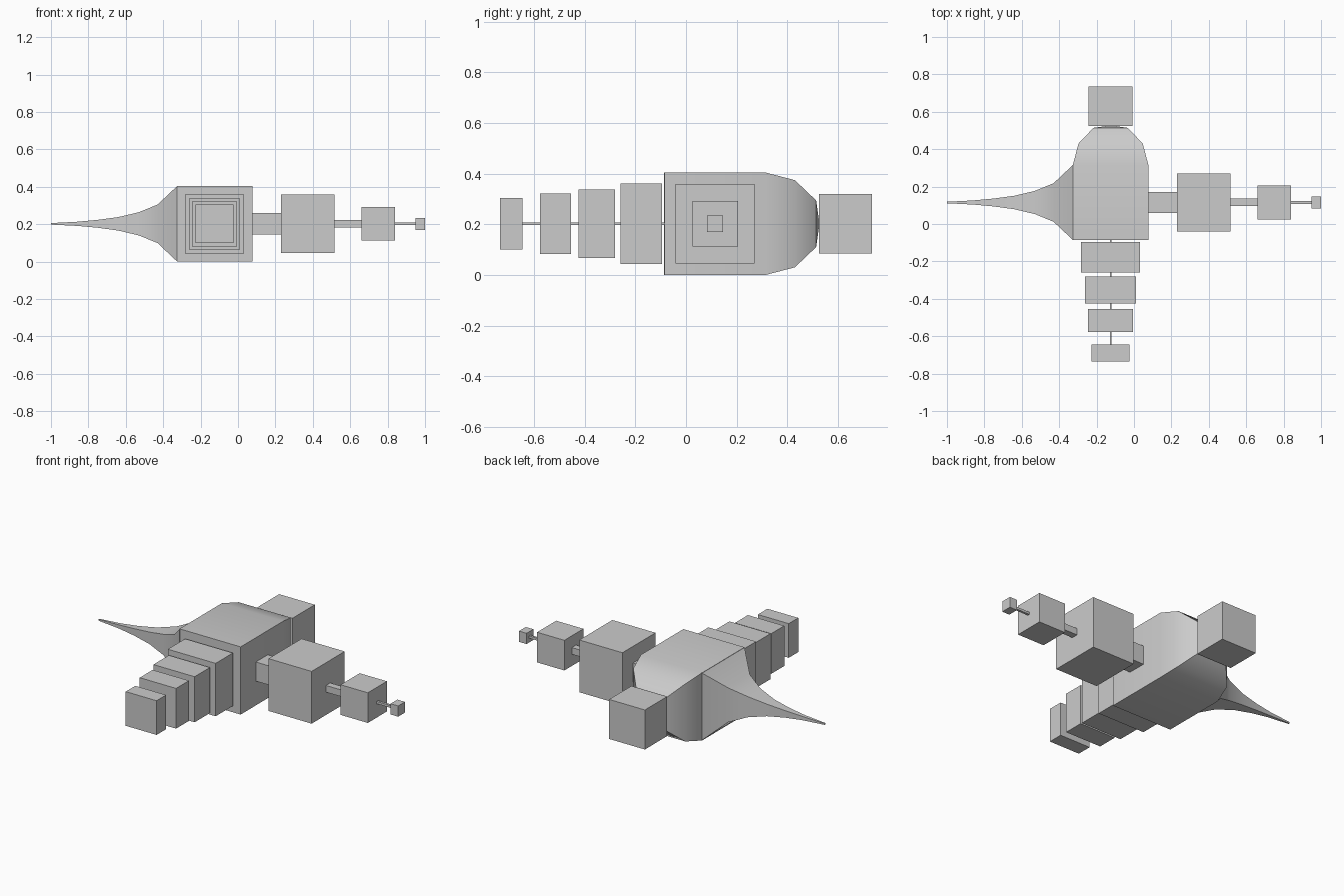
import bpy
import bmesh
import math
from mathutils import Vector

cube = bpy.data.objects.get("Cube")
if cube:
    bpy.data.objects.remove(cube, do_unlink=True)

grey = bpy.data.materials.new("plain grey")
grey.use_nodes = True
COLOR = (0.6, 0.6, 0.6, 1.0)
grey.diffuse_color = COLOR
grey.node_tree.nodes["Principled BSDF"].inputs["Base Color"].default_value = COLOR

CENTER = Vector((-0.125, 0.115, 0.202))


def square_loft(name, axis, sections, apex=None, smooth=False):
    """Loft square sections, given as (position, half width), along x or y."""
    bm = bmesh.new()
    along = 0 if axis == "x" else 1
    across = 1 - along

    def vert(pos, side, up):
        co = CENTER.copy()
        co[along] = pos
        co[across] += side
        co.z += up
        return bm.verts.new(co)

    rings = [[vert(p, s * h, u * h) for s, u in ((-1, -1), (1, -1), (1, 1), (-1, 1))]
             for p, h in sections]
    for a, b in zip(rings, rings[1:]):
        for i in range(4):
            j = (i + 1) % 4
            bm.faces.new((a[i], a[j], b[j], b[i]))
    bm.faces.new(rings[0])
    if apex is None:
        bm.faces.new(rings[-1])
    else:
        tip = vert(apex, 0, 0)
        for i in range(4):
            bm.faces.new((rings[-1][i], rings[-1][(i + 1) % 4], tip))
    bmesh.ops.recalc_face_normals(bm, faces=bm.faces)
    mesh = bpy.data.meshes.new(name)
    bm.to_mesh(mesh)
    bm.free()
    mesh.materials.append(grey)
    obj = bpy.data.objects.new(name, mesh)
    bpy.context.collection.objects.link(obj)
    if smooth:
        bpy.ops.object.select_all(action="DESELECT")
        obj.select_set(True)
        bpy.context.view_layer.objects.active = obj
        bpy.ops.object.shade_smooth_by_angle(angle=math.radians(32))
    return obj


def box(name, axis, start, end, half):
    return square_loft(name, axis, [(start, half), (end, half)])


# Main body with a domed back
square_loft("body", "y", [(-0.085, 0.202), (0.315, 0.202), (0.43, 0.172), (0.514, 0.092)],
            apex=0.527, smooth=True)

# Flared spike on the right side
square_loft("right_spike", "x",
            [(-0.325, 0.202), (-0.43, 0.103), (-0.53, 0.062), (-0.64, 0.036),
             (-0.75, 0.021), (-0.86, 0.011), (-1.0, 0.004)], smooth=True)

# Block behind the dome
box("back_block", "y", 0.525, 0.735, 0.118)

# Shrinking blocks on the left, each joined by a bar
left_chain = [("bar", 0.075, 0.23, 0.057), ("block", 0.23, 0.515, 0.156),
              ("bar", 0.515, 0.66, 0.02), ("block", 0.66, 0.84, 0.09),
              ("bar", 0.84, 0.95, 0.007), ("block", 0.95, 1.0, 0.032)]
for i, (kind, start, end, half) in enumerate(left_chain):
    box(f"left_{kind}_{i // 2 + 1}", "x", start, end, half)

# Row of shrinking slabs at the front, on thin rods
front_slabs = [(-0.095, -0.258, 0.158), (-0.28, -0.425, 0.136),
               (-0.455, -0.577, 0.12), (-0.645, -0.735, 0.102)]
previous = -0.085
for i, (start, end, half) in enumerate(front_slabs, 1):
    box(f"front_rod_{i}", "y", previous, start, 0.004)
    box(f"front_slab_{i}", "y", start, end, half)
    previous = end
